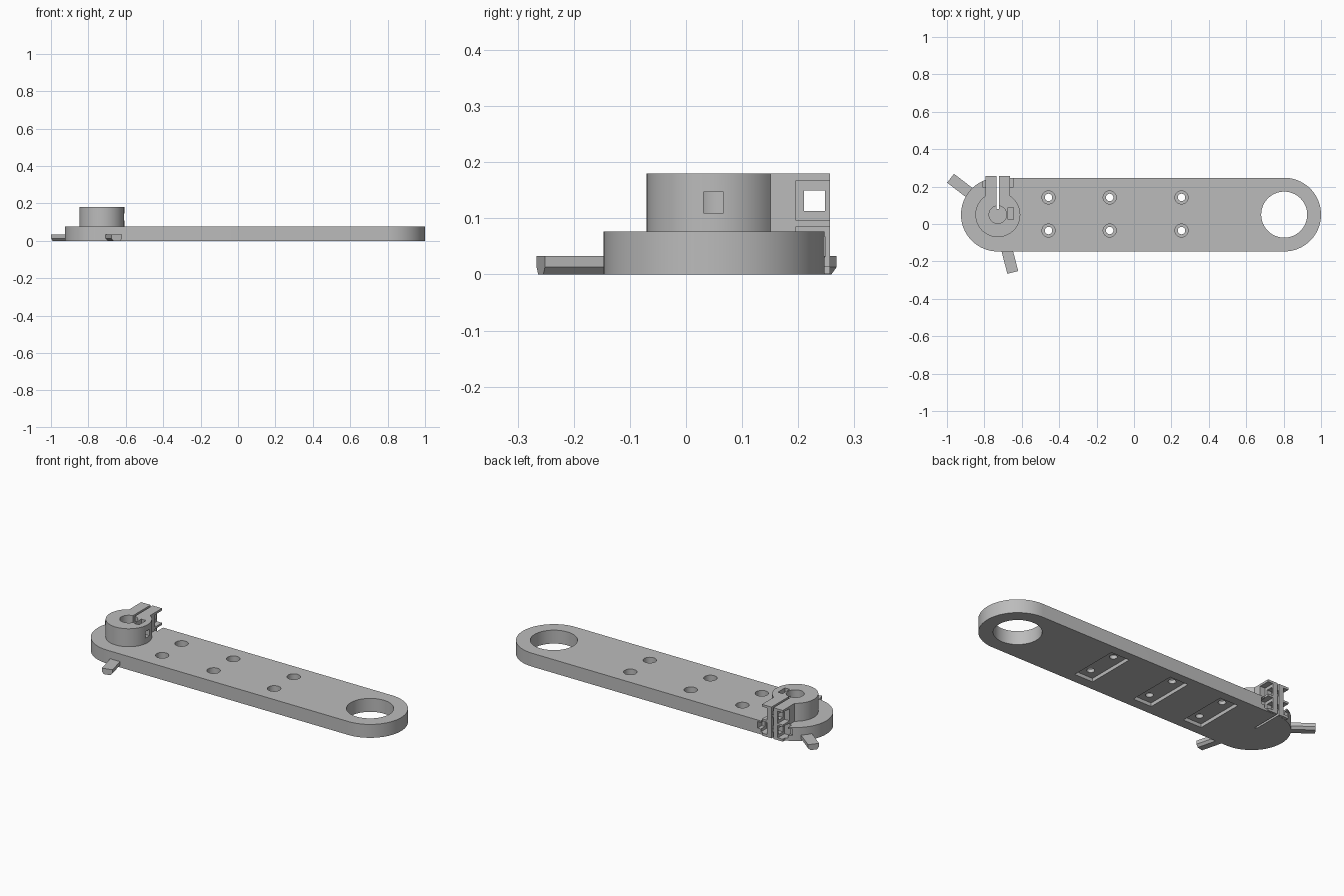
import bpy
import bmesh
from math import acos, cos, pi, radians, sin
from mathutils import Matrix

cube = bpy.data.objects.get("Cube")
if cube:
    bpy.data.objects.remove(cube, do_unlink=True)

grey = bpy.data.materials.new("plain grey")
grey.use_nodes = True
colour = (0.5, 0.5, 0.5, 1)
grey.diffuse_color = colour
grey.node_tree.nodes["Principled BSDF"].inputs["Base Color"].default_value = colour

HUB_X, END_X, MID_Y = -0.728, 0.803, 0.05


def arc(cx, cy, r, start, end, steps):
    return [(cx + r * cos(start + (end - start) * i / steps),
             cy + r * sin(start + (end - start) * i / steps)) for i in range(steps + 1)]


def prism(name, outline, z0, z1):
    """Extrude a counter-clockwise outline from z0 to z1."""
    bm = bmesh.new()
    face = bm.faces.new([bm.verts.new((x, y, z0)) for x, y in outline])
    top = bmesh.ops.extrude_face_region(bm, geom=[face])["geom"]
    verts = [v for v in top if isinstance(v, bmesh.types.BMVert)]
    bmesh.ops.translate(bm, verts=verts, vec=(0, 0, z1 - z0))
    bmesh.ops.recalc_face_normals(bm, faces=bm.faces)
    mesh = bpy.data.meshes.new(name)
    bm.to_mesh(mesh)
    bm.free()
    mesh.materials.append(grey)
    ob = bpy.data.objects.new(name, mesh)
    bpy.context.collection.objects.link(ob)
    return ob


def box(x0, x1, y0, y1, z0, z1):
    return prism("cutter", [(x0, y0), (x1, y0), (x1, y1), (x0, y1)], z0, z1)


def disc(x, y, r, z0, z1, steps=48):
    return prism("cutter", arc(x, y, r, 0, 2 * pi, steps)[:-1], z0, z1)


def activate(ob):
    bpy.ops.object.select_all(action="DESELECT")
    ob.select_set(True)
    bpy.context.view_layer.objects.active = ob


def combine(target, tool, operation="DIFFERENCE"):
    tool.hide_render = True
    activate(target)
    mod = target.modifiers.new("combine", "BOOLEAN")
    mod.operation, mod.solver, mod.object = operation, "EXACT", tool
    bpy.ops.object.modifier_apply(modifier=mod.name)
    bpy.data.objects.remove(tool, do_unlink=True)


# Long bar with rounded ends
bar = prism("lever_bar",
            arc(END_X, MID_Y, 0.197, -pi / 2, pi / 2, 40)
            + arc(HUB_X, MID_Y, 0.197, pi / 2, 3 * pi / 2, 40), 0, 0.077)

# Shaft clamp: round hub running into a pair of ears
EAR = 0.066
lean = acos(EAR / 0.12)
hub = prism("clamp",
            arc(HUB_X, MID_Y, 0.12, pi - lean, 2 * pi + lean, 56)
            + [(HUB_X + EAR, 0.257), (HUB_X - EAR, 0.257)], 0.001, 0.18)
combine(bar, hub, "UNION")

# Large eye at the far end, shaft bore and clamping slit
combine(bar, disc(END_X, MID_Y, 0.123, -0.1, 0.2, 64))
combine(bar, disc(HUB_X, MID_Y, 0.047, 0.03, 0.3))
combine(bar, box(HUB_X - 0.006, HUB_X + 0.006, 0.08, 0.4, -0.1, 0.3))

# Nut pockets on the outside of the ears, with square bolt openings
for low, high in ((0.015, 0.085), (0.097, 0.167)):
    for side in (-1, 1):
        xs = sorted((HUB_X + side * 0.034, HUB_X + side * 0.08))
        combine(bar, box(*xs, 0.195, 0.4, low, high))
    combine(bar, box(HUB_X - 0.1, HUB_X + 0.1, 0.21, 0.248, low + 0.016, low + 0.053))

# Set screw channel and its captive nut slot
combine(bar, box(HUB_X + 0.02, HUB_X + 0.2, 0.031, 0.067, 0.11, 0.147))
combine(bar, box(-0.674, -0.644, 0.023, 0.087, 0.098, 0.3))

# Three mounting stations: underside recess and two counterbored holes
for x in (-0.457, -0.13, 0.254):
    combine(bar, box(x - 0.058, x + 0.058, -0.09, 0.196, -0.1, 0.02))
    for y in (-0.035, 0.142):
        combine(bar, disc(x, y, 0.02, -0.1, 0.2, 32))
        combine(bar, disc(x, y, 0.035, 0.04, 0.2, 32))

# Two pointer arms with a bevelled underside
section = [(-0.018, 0), (0.018, 0), (0.03, 0.013), (0.03, 0.033), (-0.03, 0.033), (-0.03, 0.013)]
arms = []
for name, angle in (("front_arm", -75.5), ("back_arm", 142.4)):
    arm = prism(name, section, 0.18, 0.319)
    # Section (u, v) along w becomes (w, u, v), then swings round the hub
    lay_flat = Matrix(((0, 0, 1, 0), (1, 0, 0, 0), (0, 1, 0, 0), (0, 0, 0, 1)))
    arm.data.transform(Matrix.Translation((HUB_X, MID_Y, 0))
                       @ Matrix.Rotation(radians(angle), 4, "Z") @ lay_flat)
    arms.append(arm)

for ob in [bar] + arms:
    activate(ob)
    bpy.ops.object.shade_smooth_by_angle(angle=radians(30))
